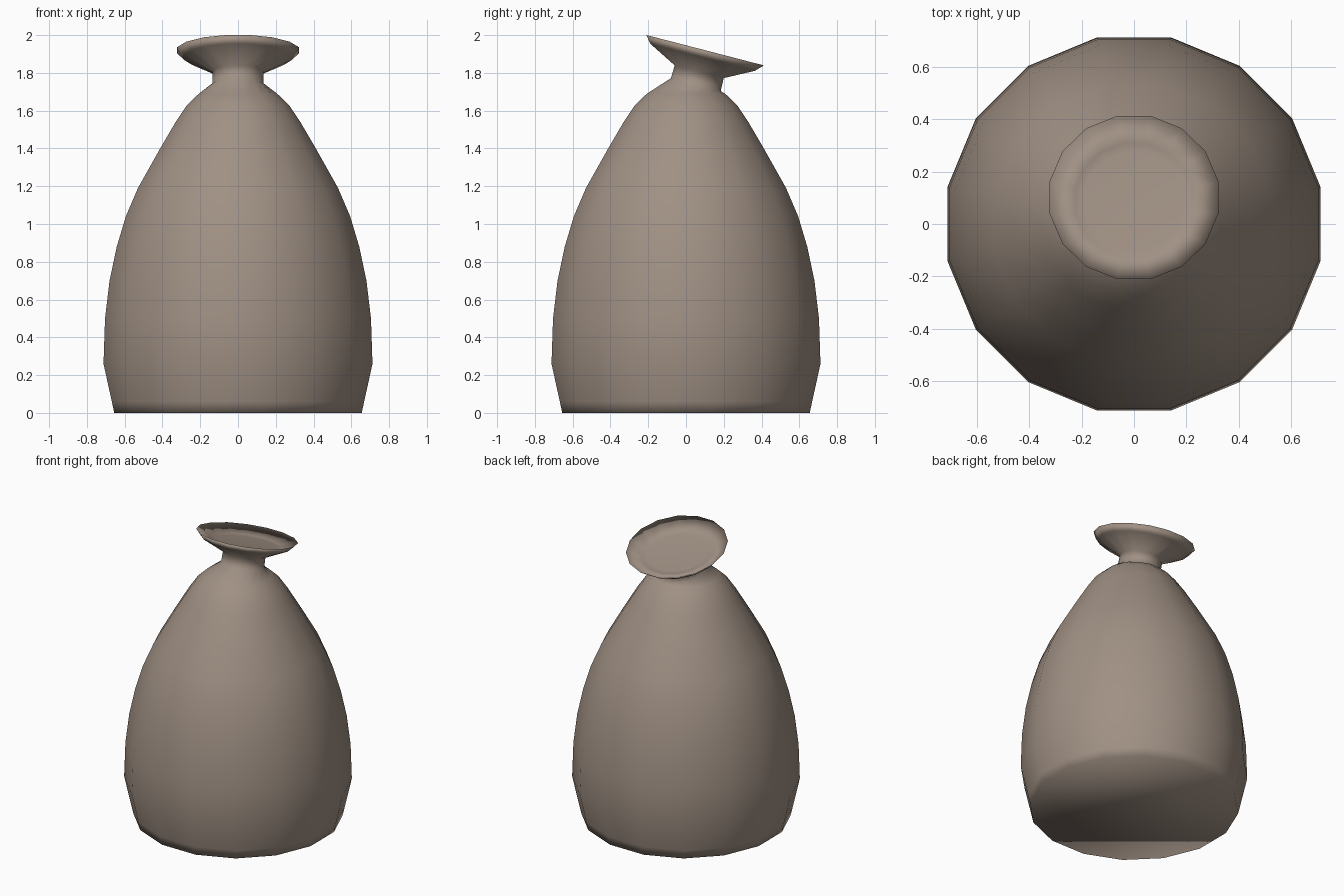
import bpy, bmesh
from math import pi, cos, sin, radians

if "Cube" in bpy.data.objects:
    bpy.data.objects.remove(bpy.data.objects["Cube"])

SIDES = 16
TILT = radians(14.5)

# Body rings: (centre y, centre z, half width across x, tilt)
body = [(0.0, 0.655), (0.06, 0.668), (0.26, 0.712), (0.5, 0.704), (0.7, 0.68), (0.88, 0.642),
        (1.04, 0.594), (1.19, 0.53), (1.4, 0.412), (1.54, 0.33), (1.63, 0.27), (1.69, 0.207)]
rings = [(0, z, w, 0) for z, w in body]

# Neck and flared mouth, leaning toward the back
rings += [(0.052, 1.738, 0.136, TILT), (0.070, 1.806, 0.134, TILT),
          (0.088, 1.882, 0.285, TILT), (0.101, 1.920, 0.322, TILT)]

# Shallow dish inside the mouth
rings += [(0.089, 1.876, 0.225, TILT), (0.088, 1.873, 0.19, TILT)]


def add_ring(bm, cy, z, w, tilt):
    """Tilted ring whose widest vertices sit at x = +-w."""
    r = w / cos(pi / SIDES)
    verts = []
    for i in range(SIDES):
        a = 2 * pi * (i + 0.5) / SIDES
        x, y = r * cos(a), r * sin(a)
        verts.append(bm.verts.new((x, cy + y * cos(tilt), z - y * sin(tilt))))
    return verts


bm = bmesh.new()
loops = [add_ring(bm, *r) for r in rings]
for lo, hi in zip(loops, loops[1:]):
    for i in range(SIDES):
        j = (i + 1) % SIDES
        bm.faces.new((lo[i], lo[j], hi[j], hi[i]))
# Base and dish floor
bm.faces.new(loops[0][::-1])
bm.faces.new(loops[-1])
for f in bm.faces:
    f.smooth = True

mesh = bpy.data.meshes.new("vase")
bm.to_mesh(mesh)
bm.free()
vase = bpy.data.objects.new("vase", mesh)
bpy.context.collection.objects.link(vase)

# Brown clay
clay = bpy.data.materials.new("brown_clay")
clay.diffuse_color = (0.35, 0.28, 0.23, 1)
clay.use_nodes = True
clay.node_tree.nodes["Principled BSDF"].inputs["Base Color"].default_value = clay.diffuse_color
mesh.materials.append(clay)
